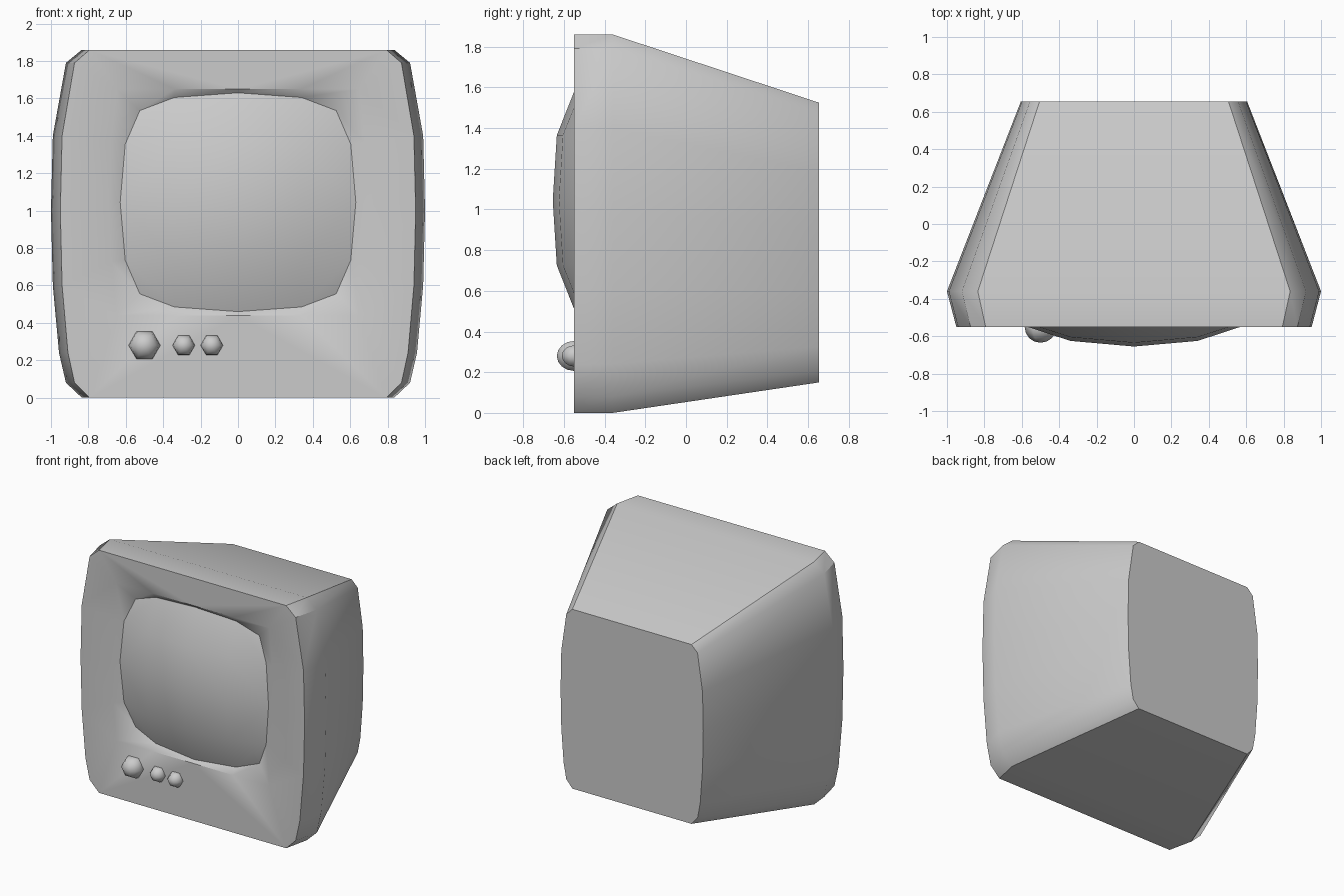
import bpy, bmesh
from math import sin, cos, pi, radians

if "Cube" in bpy.data.objects:
    bpy.data.objects.remove(bpy.data.objects["Cube"])

FRONT, CZ = -0.55, 1.045


def finish(name, bm, angle=37):
    bmesh.ops.remove_doubles(bm, verts=bm.verts, dist=1e-5)
    me = bpy.data.meshes.new(name)
    bm.to_mesh(me)
    bm.free()
    ob = bpy.data.objects.new(name, me)
    bpy.context.collection.objects.link(ob)
    bpy.ops.object.select_all(action='DESELECT')
    ob.select_set(True)
    bpy.context.view_layer.objects.active = ob
    bpy.ops.object.shade_smooth_by_angle(angle=radians(angle))
    return ob


def bridge(bm, a, b):
    n = len(a)
    for i in range(n):
        j = (i + 1) % n
        bm.faces.new((a[i], a[j], b[j], b[i]))


def ring(bm, pts):
    return [bm.verts.new(p) for p in pts]


def mirrored(half):
    """Right half outline (x, z) from bottom to top, closed by its mirror."""
    return half + [(-x, z) for x, z in reversed(half)]


def around(quarter):
    """Quarter loop (dx, y, dz) from right middle to top middle -> full loop."""
    q = quarter
    top = q + [(-x, y, z) for x, y, z in reversed(q[:-1])]
    full = top + [(-x, y, -z) for x, y, z in top[1:-1]]
    return [(x, y, CZ + z) for x, y, z in full]


# cabinet outline at its widest station, its front lip and tapered back
wide = mirrored([(0.835, 0), (0.92, 0.08), (0.957, 0.24), (0.99, 0.6), (1.0, 1.0),
                 (0.99, 1.4), (0.92, 1.79), (0.835, 1.86)])
# screen opening and screen border share the same point order
opening = around([(0.69, FRONT, 0), (0.675, FRONT, 0.32), (0.65, FRONT, 0.605),
                  (0.34, FRONT, 0.605), (0, FRONT, 0.605)])
border = around([(0.63, -0.53, 0), (0.603, -0.52, 0.31), (0.525, -0.49, 0.49),
                 (0.34, -0.51, 0.56), (0, -0.53, 0.585)])

# cabinet
bm = bmesh.new()
lip = ring(bm, [(x * 0.95, FRONT, z) for x, z in wide])
mid = ring(bm, [(x, -0.36, z) for x, z in wide])
back = ring(bm, [(x * 0.605, 0.655, 0.15 + z * 0.739) for x, z in wide])
bridge(bm, lip, mid)
bridge(bm, mid, back)
bm.faces.new(back)
# front panel with a hole, then the sloped recess
hole = ring(bm, opening)
edges = []
for loop in (lip, hole):
    for i, v in enumerate(loop):
        w = loop[(i + 1) % len(loop)]
        edges.append(bm.edges.get((v, w)) or bm.edges.new((v, w)))
bmesh.ops.triangle_fill(bm, edges=edges, use_beauty=True, normal=(0, -1, 0))
inner = ring(bm, border)
bridge(bm, hole, inner)
bmesh.ops.recalc_face_normals(bm, faces=bm.faces)
if max(bm.faces, key=lambda f: f.calc_center_median().y).normal.y < 0:
    bmesh.ops.reverse_faces(bm, faces=bm.faces)
finish("cabinet", bm, 37)

# bulging screen: border loop, one inner loop and the centre point
bm = bmesh.new()
outer = ring(bm, border)
loop = ring(bm, around([(0.34, -0.625, 0), (0.34, -0.605, 0.32), (0, -0.635, 0.32)]))
centre = bm.verts.new((0, -0.655, CZ))
for q in range(4):
    o = [outer[(4 * q + k) % 16] for k in range(5)]
    a, c, b = (loop[(2 * q + k) % 8] for k in range(3))
    bm.faces.new((o[0], o[1], c, a))
    bm.faces.new((o[1], o[2], o[3], c))
    bm.faces.new((c, o[3], o[4], b))
    bm.faces.new((a, c, b, centre))
bmesh.ops.recalc_face_normals(bm, faces=bm.faces)
bm.faces.ensure_lookup_table()
if bm.faces[3].normal.y > 0:
    bmesh.ops.reverse_faces(bm, faces=bm.faces)
finish("screen", bm, 60)


# six-sided ball knobs half sunk in the panel
def knob(name, x, r, seg=6, rings=8):
    bm = bmesh.new()
    rows = []
    for i in range(1, rings):
        t = pi * i / rings
        rows.append(ring(bm, [(x + r * sin(t) * cos(2 * pi * k / seg), FRONT - r * cos(t),
                               0.28 + r * sin(t) * sin(2 * pi * k / seg))
                              for k in range(seg)]))
    for a, b in zip(rows, rows[1:]):
        bridge(bm, a, b)
    for row, y in ((rows[0], FRONT - r), (rows[-1], FRONT + r)):
        tip = bm.verts.new((x, y, 0.28))
        for k in range(seg):
            bm.faces.new((row[k], row[(k + 1) % seg], tip))
    bmesh.ops.recalc_face_normals(bm, faces=bm.faces)
    finish(name, bm, 80)


knob("large_knob", -0.5, 0.085)
knob("small_knob_left", -0.29, 0.06)
knob("small_knob_right", -0.14, 0.06)
